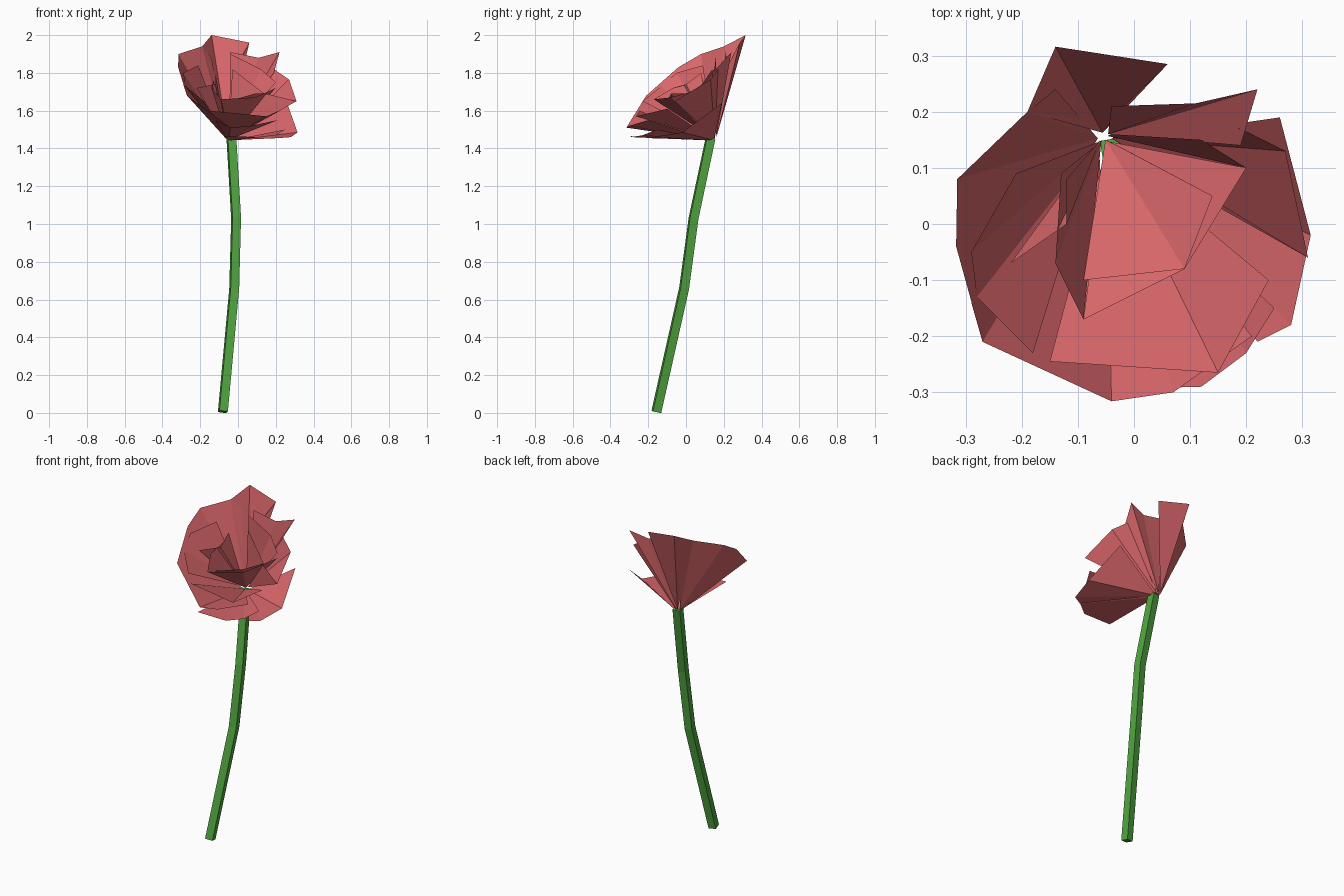
import bpy, bmesh, math
from mathutils import Vector


def material(name, rgb):
    m = bpy.data.materials.new(name)
    m.diffuse_color = (*rgb, 1)
    return m


def make_object(name, bm, mat):
    me = bpy.data.meshes.new(name)
    bm.to_mesh(me)
    bm.free()
    me.materials.append(mat)
    ob = bpy.data.objects.new(name, me)
    bpy.context.collection.objects.link(ob)
    return ob


red = material("petal_red", (0.69, 0.133, 0.144))
green = material("stem_green", (0.08, 0.37, 0.05))

# Stem: square tube swept along a bent path
path = [Vector(p) for p in ((-0.08, -0.157, 0.006), (-0.02, -0.01, 0.66),
                            (-0.01, 0.04, 1.03), (-0.035, 0.13, 1.455))]
bm = bmesh.new()
rings = []
for i, p in enumerate(path):
    t = (path[min(i + 1, len(path) - 1)] - path[max(i - 1, 0)]).normalized()
    u = Vector((0, 1, 0)).cross(t).normalized()
    v = t.cross(u)
    rings.append([bm.verts.new(p + 0.032 * (math.cos(a) * u + math.sin(a) * v))
                  for a in (math.tau * k / 4 + 0.96 for k in range(4))])
for a, b in zip(rings, rings[1:]):
    for k in range(4):
        bm.faces.new((a[k], a[(k + 1) % 4], b[(k + 1) % 4], b[k]))
bm.faces.new(rings[0][::-1])
bm.faces.new(rings[-1])
make_object("stem", bm, green)

# Petals: each is a faceted fan from the flower base out to a few rim points
BASE = Vector((-0.055, 0.158, 1.44))


def petal(name, rim):
    bm = bmesh.new()
    pts = [Vector(p) for p in rim]
    mid = sum(pts, Vector()) / len(pts)
    root = bm.verts.new(BASE + 0.05 * (mid - BASE))
    vs = [bm.verts.new(p) for p in pts]
    for a, b in zip(vs, vs[1:]):
        bm.faces.new((root, a, b))
    make_object(name, bm, red)


outer = (
    ((-0.27, -0.21, 1.68), (-0.317, -0.04, 1.83), (-0.315, 0.08, 1.90),
     (-0.19, 0.20, 1.94), (-0.14, 0.24, 1.88)),
    ((-0.19, 0.20, 1.94), (-0.14, 0.316, 2.0), (0.06, 0.285, 1.96), (-0.03, 0.20, 1.80)),
    ((-0.04, 0.21, 1.91), (0.11, 0.215, 1.88), (0.22, 0.24, 1.91), (0.19, 0.14, 1.80)),
    ((0.19, 0.17, 1.82), (0.27, 0.13, 1.765), (0.31, -0.06, 1.65), (0.15, 0.03, 1.69)),
    ((0.26, 0.19, 1.64), (0.315, -0.02, 1.485), (0.28, -0.18, 1.46), (0.22, -0.21, 1.455)),
    ((0.25, -0.15, 1.50), (0.20, -0.23, 1.47), (0.12, -0.29, 1.46), (-0.07, -0.295, 1.465)),
    ((0.21, -0.20, 1.55), (0.07, -0.30, 1.52), (-0.04, -0.316, 1.51), (-0.12, -0.25, 1.55)),
    ((-0.04, -0.316, 1.51), (-0.27, -0.21, 1.68), (-0.29, -0.14, 1.74)),
)
inner = (
    ((-0.15, -0.245, 1.60), (0.15, -0.265, 1.57), (0.24, -0.10, 1.61)),
    ((-0.18, -0.23, 1.65), (-0.28, -0.13, 1.73), (-0.29, -0.05, 1.80), (-0.21, 0.09, 1.84)),
    ((-0.09, -0.17, 1.66), (0.09, -0.08, 1.67), (0.20, 0.10, 1.72)),
    ((-0.09, -0.10, 1.64), (0.09, -0.08, 1.69), (0.14, 0.05, 1.69), (-0.03, 0.14, 1.82)),
    ((-0.22, -0.07, 1.72), (-0.12, 0.00, 1.74), (-0.12, 0.08, 1.80)),
    ((-0.09, -0.17, 1.66), (-0.14, -0.07, 1.72), (-0.13, 0.09, 1.76)),
    ((-0.04, 0.16, 1.90), (0.12, 0.15, 1.82), (0.20, 0.10, 1.75)),
)
for i, rim in enumerate(outer):
    petal(f"outer_petal_{i + 1}", rim)
for i, rim in enumerate(inner):
    petal(f"inner_petal_{i + 1}", rim)
